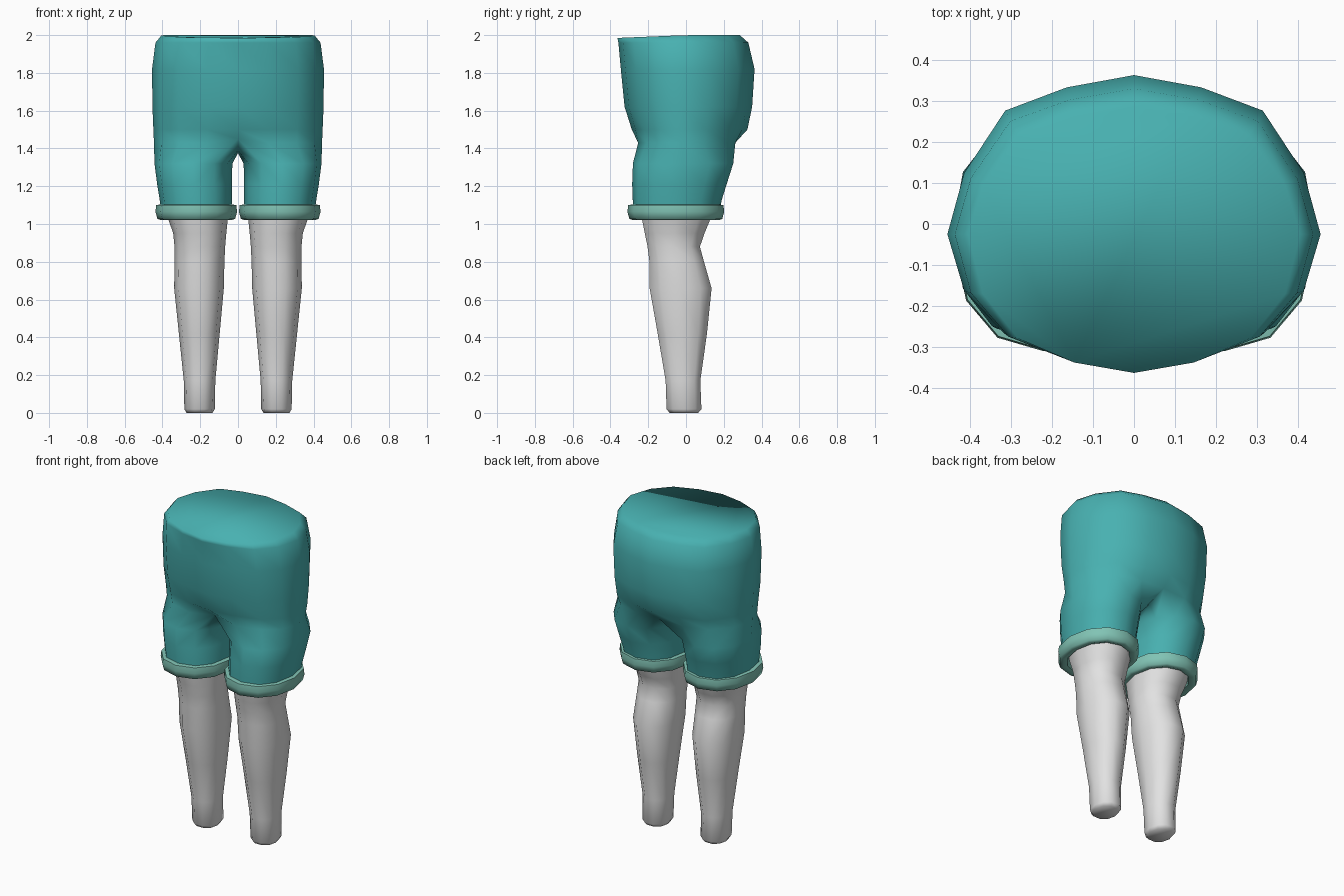
import bpy, bmesh, math

if "Cube" in bpy.data.objects:
    bpy.data.objects.remove(bpy.data.objects["Cube"])


def material(name, rgb):
    m = bpy.data.materials.new(name)
    m.diffuse_color = (*rgb, 1)
    m.use_nodes = True
    m.node_tree.nodes["Principled BSDF"].inputs["Base Color"].default_value = m.diffuse_color
    return m


TEAL = material("teal cloth", (0.065, 0.44, 0.44))
MINT = material("mint trim", (0.22, 0.55, 0.46))
GREY = material("light grey", (0.76, 0.76, 0.76))


def finish(bm, name, mat, angle):
    bmesh.ops.recalc_face_normals(bm, faces=bm.faces)
    me = bpy.data.meshes.new(name)
    bm.to_mesh(me)
    bm.free()
    me.materials.append(mat)
    ob = bpy.data.objects.new(name, me)
    bpy.context.collection.objects.link(ob)
    bpy.ops.object.select_all(action='DESELECT')
    ob.select_set(True)
    bpy.context.view_layer.objects.active = ob
    bpy.ops.object.shade_smooth_by_angle(angle=math.radians(angle))
    return ob


def bridge(bm, a, b):
    n = len(a)
    for i in range(n):
        j = (i + 1) % n
        bm.faces.new((a[i], a[j], b[j], b[i]))


def oval(bm, z, x0, x1, y0, y1, n, side=1, start=0.0, power=1.0):
    """Ring of n vertices filling the given x and y extents."""
    ring = []
    for i in range(n):
        a = start + 2 * math.pi * i / n
        c, s = math.cos(a), math.sin(a)
        c = math.copysign(abs(c) ** power, c)
        s = math.copysign(abs(s) ** power, s)
        x = (x0 + x1) / 2 + (x1 - x0) / 2 * c
        y = (y0 + y1) / 2 + (y1 - y0) / 2 * s
        ring.append(bm.verts.new((side * x, y, z)))
    return ring


# Shorts: half outline of the waist, front centre to back centre (unit scale)
HALF = [(0, -1), (.36, -.925), (.70, -.75), (.91, -.43), (1, 0),
        (.91, .385), (.69, .777), (.36, .923), (0, 1)]
MID_Y = -0.025


def waist_ring(bm, z, hx, yf, yb):
    pts = HALF + [(-x, y) for x, y in HALF[-2:0:-1]]
    ring = []
    for x, y in pts:
        reach = (yb - MID_Y) if y > 0 else (MID_Y - yf)
        ring.append(bm.verts.new((x * hx, MID_Y + y * reach, z)))
    return ring


bm = bmesh.new()
rings = [waist_ring(bm, *r) for r in [
    (2.0, .405, -.363, .285), (1.96, .437, -.358, .33), (1.82, .455, -.345, .363),
    (1.62, .453, -.325, .35), (1.50, .448, -.287, .325), (1.43, .445, -.272, .285)]]
for v in rings[0]:                      # waist dips slightly at the front
    v.co.z -= 0.015 * max(0, -v.co.y / .363)
for a, b in zip(rings, rings[1:]):
    bridge(bm, a, b)
bm.faces.new(rings[0])

# Crotch strip between the front and back seams, then the two short legs
low = rings[-1]
low[0].co = (0, -.235, 1.45)
low[8].co = (0, .265, 1.435)
crotch = [bm.verts.new(p) for p in [(0, .14, 1.385), (0, 0, 1.375), (0, -.12, 1.39)]]
for side in (1, -1):
    outer = low[0:9] if side == 1 else [low[0]] + low[:7:-1]
    prev = outer + crotch
    for z, x0, x1, y0, y1 in [(1.32, .03, .442, -.281, .25), (1.21, .032, .428, -.285, .215),
                              (1.13, .032, .415, -.282, .19), (1.06, .035, .405, -.28, .175)]:
        ring = oval(bm, z, x0, x1, y0, y1, 12, side, math.radians(240), 0.9)
        bridge(bm, prev, ring)
        prev = ring
finish(bm, "shorts", TEAL, 180)

for side, label in ((1, "right"), (-1, "left")):
    # Rolled cuff: closed rounded band around the hem
    bm = bmesh.new()
    section = [(.035, 1.105), (.004, 1.10), (0, 1.065), (.01, 1.027),
               (.03, 1.02), (.055, 1.028), (.062, 1.065), (.055, 1.10)]
    rings = [oval(bm, z, .005 + d, .437 - d, -.31 + d, .202 - d, 12, side, 0, 0.95)
             for d, z in section]
    for i, ring in enumerate(rings):
        bridge(bm, ring, rings[(i + 1) % len(rings)])
    finish(bm, "cuff_" + label, MINT, 60)

    # Lower leg: knee, calf and ankle, closed at the sole
    bm = bmesh.new()
    prev = None
    for z, x0, x1, y0, y1 in [
            (1.10, .045, .385, -.25, .15), (1.02, .055, .367, -.24, .135),
            (.95, .062, .343, -.225, .105), (.88, .068, .336, -.21, .08),
            (.80, .072, .336, -.2, .102), (.66, .075, .338, -.2, .143),
            (.42, .097, .313, -.156, .117), (.17, .12, .287, -.112, .08),
            (.02, .123, .284, -.107, .086), (0, .135, .272, -.09, .068)]:
        ring = oval(bm, z, x0, x1, y0, y1, 10, side, 0, 0.9)
        if prev:
            bridge(bm, prev, ring)
        else:
            bm.faces.new(ring)
        prev = ring
    bm.faces.new(prev)
    finish(bm, "leg_" + label, GREY, 60)
